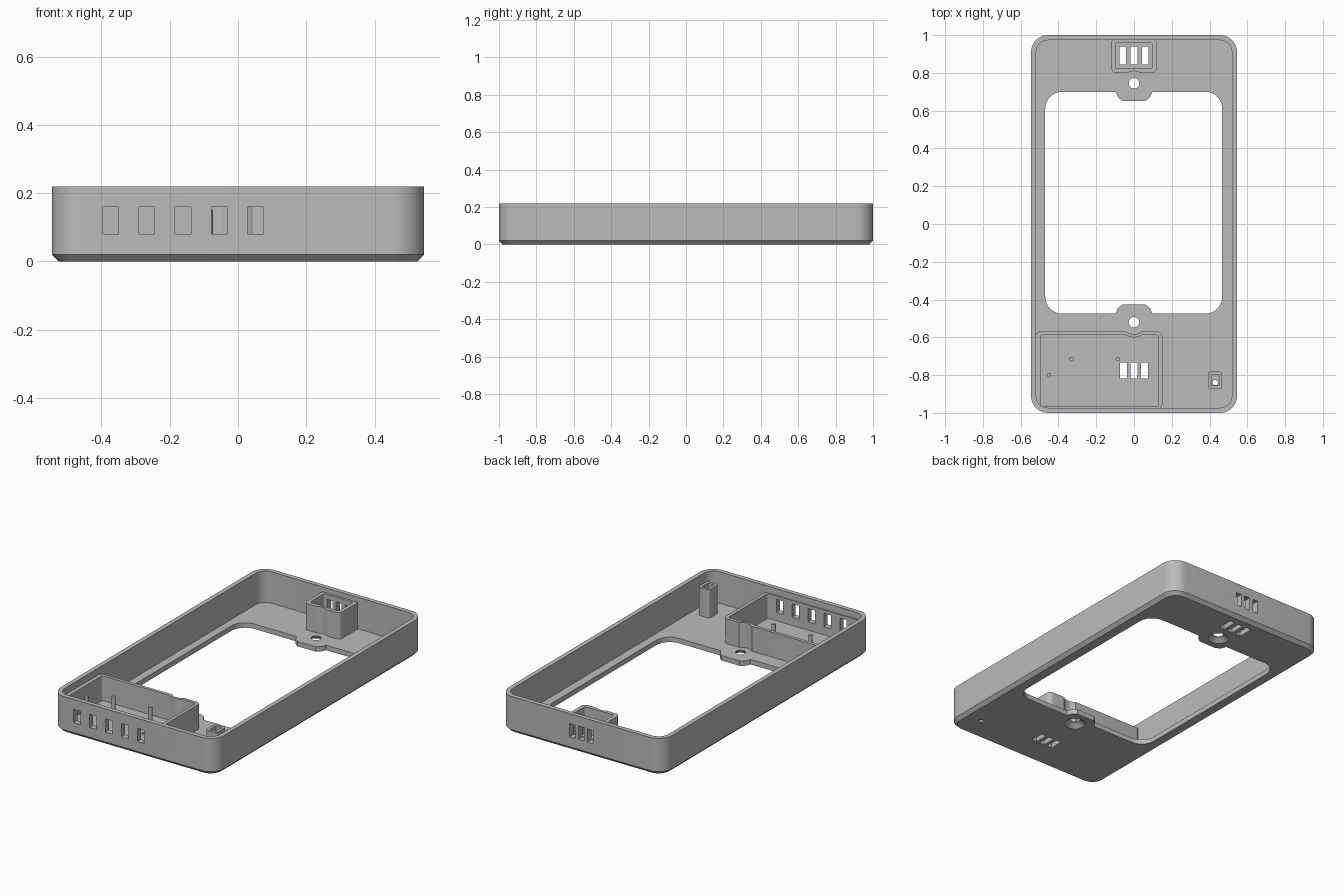
import bpy, bmesh, math

if "Cube" in bpy.data.objects:
    bpy.data.objects.remove(bpy.data.objects["Cube"])

grey = bpy.data.materials.new("plain_grey")
grey.diffuse_color = (0.5, 0.5, 0.5, 1)
grey.use_nodes = True
grey.node_tree.nodes["Principled BSDF"].inputs["Base Color"].default_value = grey.diffuse_color


def rounded(x0, x1, y0, y1, r, n=10):
    """Rounded rectangle as four lists of corner points, counter-clockwise."""
    out = []
    for i, (cx, cy) in enumerate([(x1 - r, y1 - r), (x0 + r, y1 - r),
                                  (x0 + r, y0 + r), (x1 - r, y0 + r)]):
        out.append([(cx + r * math.cos(math.pi / 2 * (i + k / n)),
                     cy + r * math.sin(math.pi / 2 * (i + k / n))) for k in range(n + 1)])
    return out


def rect(*args):
    return sum(rounded(*args), [])


def circle(x, y, r, n=32):
    return [(x + r * math.cos(2 * math.pi * k / n), y + r * math.sin(2 * math.pi * k / n))
            for k in range(n)]


def loft(name, levels, closed=False):
    """Skin a stack of (outline, z) loops; cap the ends or close it into a ring."""
    bm = bmesh.new()
    loops = [[bm.verts.new((x, y, z)) for x, y in pts] for pts, z in levels]
    pairs = list(zip(loops, loops[1:]))
    if closed:
        pairs.append((loops[-1], loops[0]))
    else:
        bm.faces.new(loops[0][::-1])
        bm.faces.new(loops[-1])
    for a, b in pairs:
        for i in range(len(a)):
            j = (i + 1) % len(a)
            bm.faces.new((a[i], a[j], b[j], b[i]))
    bmesh.ops.recalc_face_normals(bm, faces=bm.faces)
    me = bpy.data.meshes.new(name)
    bm.to_mesh(me)
    bm.free()
    me.materials.append(grey)
    ob = bpy.data.objects.new(name, me)
    bpy.context.collection.objects.link(ob)
    return ob


def block(x0, x1, y0, y1, z0, z1):
    pts = [(x0, y0), (x1, y0), (x1, y1), (x0, y1)]
    return loft("block", [(pts, z0), (pts, z1)])


def boolean(ob, tool, op='DIFFERENCE'):
    m = ob.modifiers.new("bool", 'BOOLEAN')
    m.operation, m.object, m.solver = op, tool, 'EXACT'
    bpy.context.view_layer.objects.active = ob
    bpy.ops.object.modifier_apply(modifier=m.name)
    bpy.data.objects.remove(tool, do_unlink=True)


def ring(name, outer, inner, z0, z1):
    return loft(name, [(outer, z0), (outer, z1), (inner, z1), (inner, z0)], closed=True)


W, H, FLOOR = 0.545, 0.22, 0.03
SCREWS = (0.745, -0.52)

# Tray with chamfered bottom edge
outer = rect(-W, W, -1, 1, 0.09)
foot = rect(-W + 0.02, W - 0.02, -0.98, 0.98, 0.07)
inner = rect(-W + 0.027, W - 0.027, -0.973, 0.973, 0.063)
tray = loft("tray", [(foot, 0), (outer, 0.02), (outer, H), (inner, H), (inner, FLOOR)])

# Large floor opening with two screw tabs
c = rounded(-0.47, 0.467, -0.475, 0.70, 0.09)
tab = [(0.098, 0), (0.085, 0.03), (0.06, 0.049)]
top_tab = [(x, 0.70 - d) for x, d in tab] + [(-x, 0.70 - d) for x, d in tab[::-1]]
low_tab = [(-x, -0.475 + d) for x, d in tab] + [(x, -0.475 + d) for x, d in tab[::-1]]
hole = c[0] + top_tab + c[1] + c[2] + low_tab + c[3]
boolean(tray, loft("opening", [(hole, -0.1), (hole, 0.1)]))

# Countersunk screw holes
for y in SCREWS:
    boolean(tray, loft("countersink", [(circle(0, y, 0.064), -0.004), (circle(0, y, 0.028), 0.024),
                                       (circle(0, y, 0.028), 0.1)]))

# Rear vent box
rear_box = ring("rear_vent_box", rect(-0.12, 0.12, 0.80, 0.985, 0.025, 6),
                rect(-0.097, 0.097, 0.823, 0.96, 0.012, 6), 0.02, 0.19)

# Front compartment, its rear wall bulging around the screw head
front_box = ring("front_compartment", rect(-0.52, 0.15, -0.982, -0.567, 0.03, 6),
                 rect(-0.495, 0.13, -0.966, -0.587, 0.012, 6), 0.02, 0.18)
arc = [p for p in circle(0, SCREWS[1], 0.08, 48) if p[1] < -0.577]
boolean(front_box, loft("bulge", [(arc, 0.02), (arc, 0.18)]), 'UNION')

# Screw head clearance in both boxes
for ob, y in ((rear_box, SCREWS[0]), (front_box, SCREWS[1])):
    pts = circle(0, y, 0.064, 48)
    boolean(ob, loft("clearance", [(pts, FLOOR), (pts, 0.4)]))

# Vent slots through floor and rear wall
for x in (-0.06, 0, 0.06):
    boolean(tray, block(x - 0.018, x + 0.018, 0.845, 0.94, -0.1, 0.06))
    boolean(tray, block(x * 0.92 - 0.018, x * 0.92 + 0.018, -0.817, -0.733, -0.1, 0.06))
    for ob in (tray, rear_box):
        boolean(ob, block(x - 0.018, x + 0.018, 0.94, 1.1, 0.08, 0.16))

# Port slots through front wall
for i in range(5):
    x = -0.373 + 0.106 * i
    for ob in (tray, front_box):
        boolean(ob, block(x - 0.023, x + 0.023, -1.1, -0.94, 0.08, 0.16))

# Hollow indicator tower with a small hole below
tower = ring("indicator_tower", rect(0.393, 0.467, -0.872, -0.782, 0.012, 4),
             rect(0.41, 0.45, -0.855, -0.797, 0.004, 4), 0.02, 0.2)
pts = circle(0.43, -0.84, 0.014, 20)
boolean(tray, loft("light_hole", [(pts, -0.1), (pts, 0.1)]))

# Board pins
parts = [tray, rear_box, front_box, tower]
for x, y in ((-0.45, -0.80), (-0.33, -0.715), (-0.085, -0.715)):
    pts = circle(x, y, 0.012, 16)
    parts.append(loft("board_pin", [(pts, 0.02), (pts, 0.15)]))

bpy.ops.object.select_all(action='DESELECT')
for ob in parts:
    ob.select_set(True)
bpy.context.view_layer.objects.active = tray
bpy.ops.object.shade_smooth_by_angle(angle=math.radians(30))
